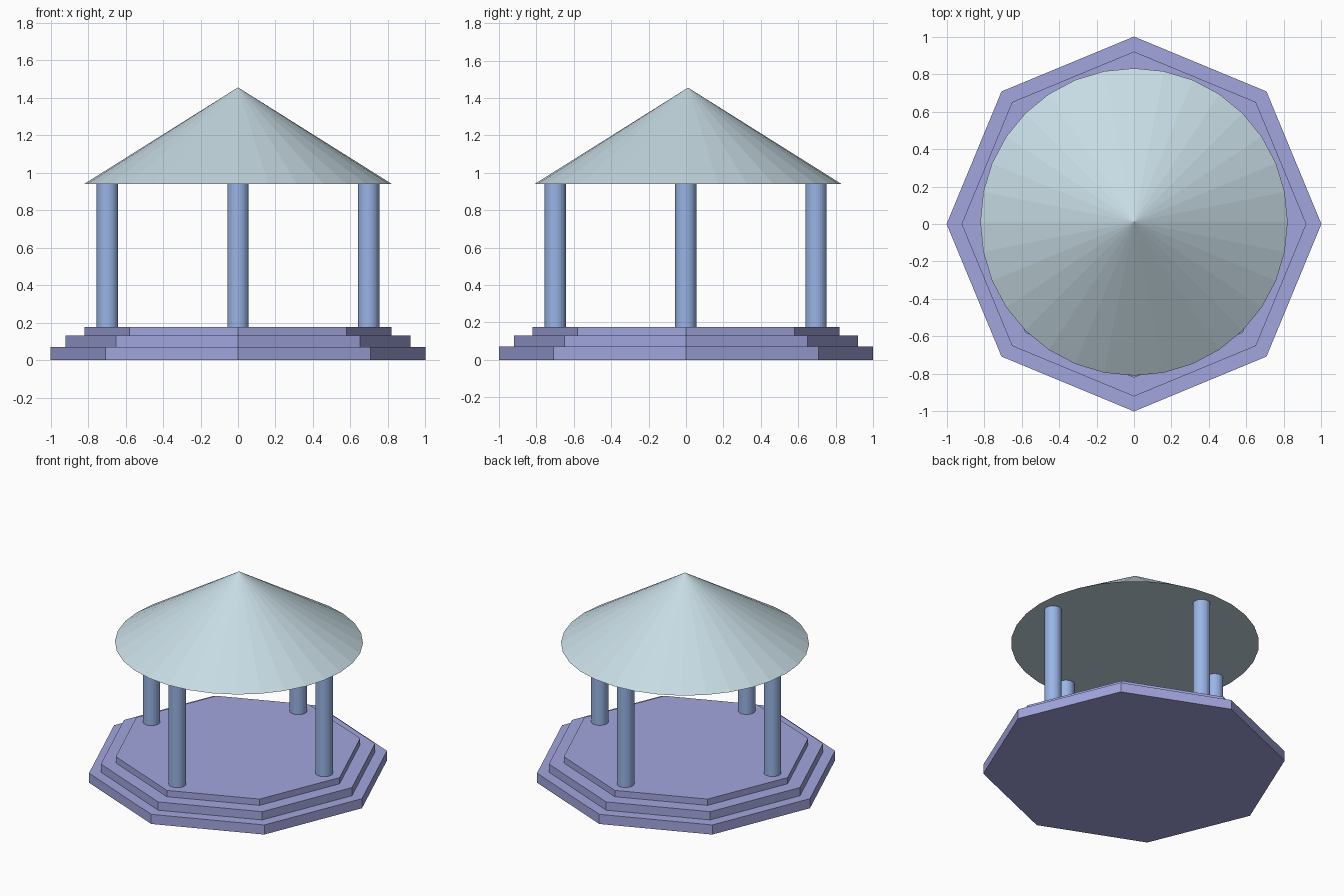
import bpy
import math

if "Cube" in bpy.data.objects:
    bpy.data.objects.remove(bpy.data.objects["Cube"])


def material(name, r, g, b):
    mat = bpy.data.materials.new(name)
    mat.diffuse_color = (r, g, b, 1)
    mat.use_nodes = True
    mat.node_tree.nodes["Principled BSDF"].inputs["Base Color"].default_value = mat.diffuse_color
    return mat


lilac = material("lilac_stone", 0.36, 0.38, 0.73)
blue = material("soft_blue", 0.32, 0.46, 0.79)
pale = material("pale_blue_grey", 0.57, 0.71, 0.77)


def frustum(name, mat, sides, r_bottom, r_top, z0, z1, x=0, y=0):
    """Upright prism, cylinder or cone between heights z0 and z1."""
    bpy.ops.mesh.primitive_cone_add(
        vertices=sides, radius1=r_bottom, radius2=r_top, depth=z1 - z0,
        location=(x, y, (z0 + z1) / 2))
    obj = bpy.context.object
    obj.name = name
    obj.data.materials.append(mat)
    return obj


# Three octagonal steps, corners on the axes
for name, radius, z0, z1 in (("lower_step", 1.0, 0.0, 0.07),
                             ("middle_step", 0.92, 0.07, 0.13),
                             ("floor_step", 0.82, 0.13, 0.176)):
    frustum(name, lilac, 8, radius, radius, z0, z1)

# Four round columns, one on each axis
for i, side in enumerate(("right", "back", "left", "front")):
    a = i * math.pi / 2
    frustum(side + "_column", blue, 32, 0.057, 0.057, 0.176, 0.94,
            0.697 * math.cos(a), 0.697 * math.sin(a) - 0.002)

# Faceted cone roof
frustum("roof", pale, 32, 0.82, 0, 0.94, 1.455, 0, 0.011)
